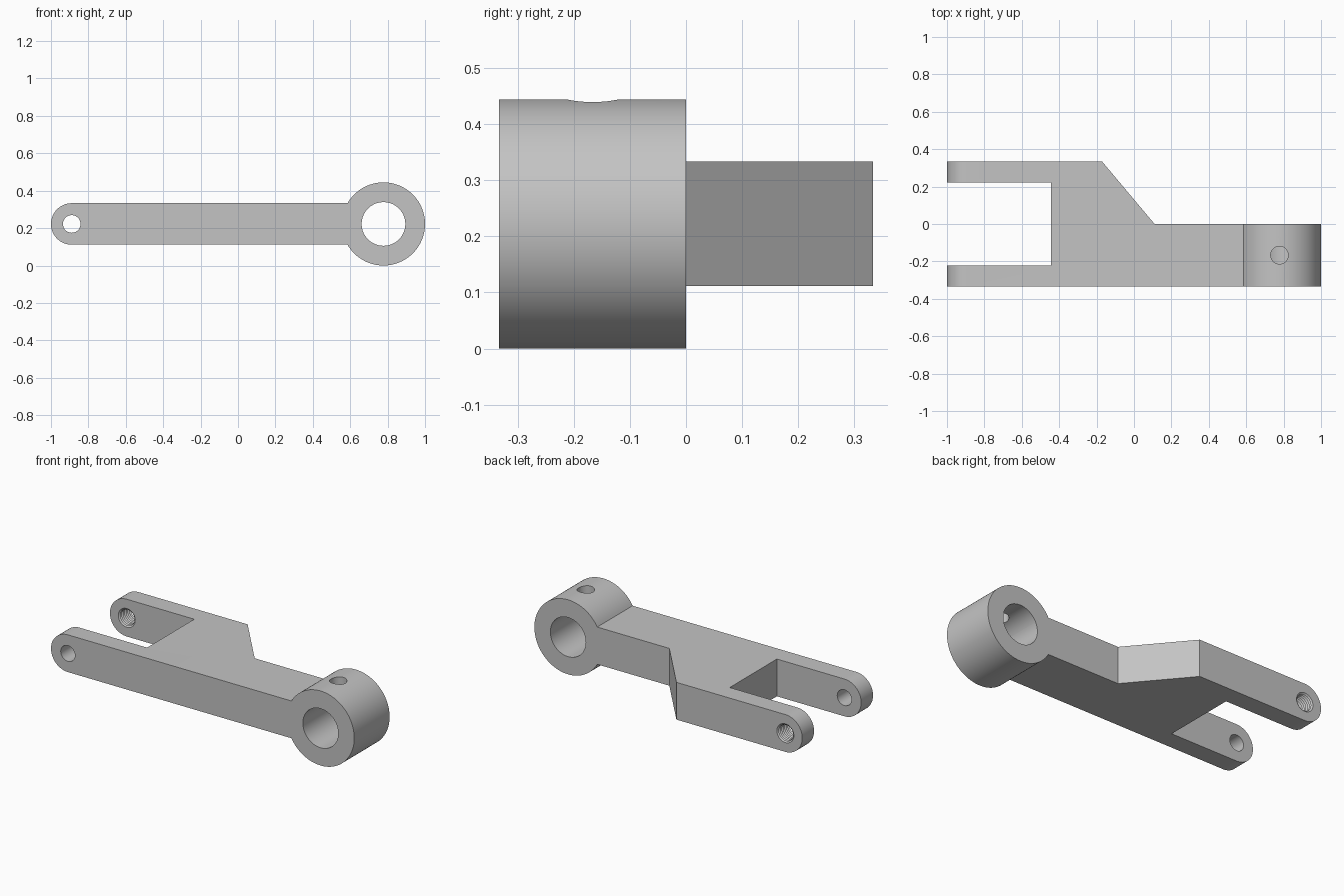
import bpy, bmesh
from math import pi, cos, sin
from mathutils import Vector, Matrix

cube = bpy.data.objects.get("Cube")
if cube:
    bpy.data.objects.remove(cube, do_unlink=True)

steel = bpy.data.materials.new("plain_grey")
steel.use_nodes = True
GREY = (0.55, 0.55, 0.55, 1)
steel.diffuse_color = GREY
steel.node_tree.nodes["Principled BSDF"].inputs["Base Color"].default_value = GREY

MID_Z = 0.2222      # height of every pin axis
HALF = 0.1111       # half thickness of the arm
DEPTH = 0.3333      # half width of the fork
HUB_X, PIN_X = 0.7778, -0.8889
Y_AXIS = Matrix.Rotation(pi / 2, 4, 'X')


def add_object(name, bm):
    bmesh.ops.recalc_face_normals(bm, faces=bm.faces)
    mesh = bpy.data.meshes.new(name)
    bm.to_mesh(mesh)
    bm.free()
    mesh.materials.append(steel)
    obj = bpy.data.objects.new(name, mesh)
    bpy.context.collection.objects.link(obj)
    return obj


def prism(name, points, direction):
    """Extrude a closed outline of 3D points along a direction."""
    bm = bmesh.new()
    face = bm.faces.new([bm.verts.new(p) for p in points])
    out = bmesh.ops.extrude_face_region(bm, geom=[face], use_keep_orig=True)
    verts = [v for v in out["geom"] if isinstance(v, bmesh.types.BMVert)]
    bmesh.ops.translate(bm, verts=verts, vec=direction)
    return add_object(name, bm)


def cylinder(name, radius, length, centre, rotation, sides=64):
    bm = bmesh.new()
    bmesh.ops.create_cone(bm, cap_ends=True, segments=sides, radius1=radius,
                          radius2=radius, depth=length,
                          matrix=Matrix.Translation(centre) @ rotation)
    return add_object(name, bm)


def combine(target, tool, operation):
    mod = target.modifiers.new(operation.title(), 'BOOLEAN')
    mod.operation, mod.object, mod.solver = operation, tool, 'EXACT'
    bpy.context.view_layer.objects.active = target
    bpy.ops.object.modifier_apply(modifier=mod.name)
    bpy.data.objects.remove(tool, do_unlink=True)


# Forked arm, drawn in plan with its slot and sloping shoulder
plan = [(-1.0, -DEPTH), (HUB_X, -DEPTH), (HUB_X, 0), (0.11, 0), (-0.17, DEPTH),
        (-1.0, DEPTH), (-1.0, 0.222), (-0.444, 0.222), (-0.444, -0.222), (-1.0, -0.222)]
arm = prism("forked_lever", [(x, y, MID_Z - HALF) for x, y in plan],
            Vector((0, 0, 2 * HALF)))

# Rounded fork tips: trim the arm with a side outline
arc = [pi / 2 + pi * i / 32 for i in range(33)]
side = [(PIN_X + HALF * cos(a), -0.5, MID_Z + HALF * sin(a)) for a in arc]
side += [(1.0, -0.5, MID_Z - HALF), (1.0, -0.5, MID_Z + HALF)]
combine(arm, prism("side_trim", side, Vector((0, 1, 0))), 'INTERSECT')

# Hub with its bore and oil hole
hub_centre = (HUB_X, -DEPTH / 2, MID_Z)
combine(arm, cylinder("hub", 0.2222, DEPTH, hub_centre, Y_AXIS, 96), 'UNION')
combine(arm, cylinder("hub_bore", 0.1167, 0.6, hub_centre, Y_AXIS, 96), 'DIFFERENCE')
combine(arm, cylinder("oil_hole", 0.047, 0.3, (HUB_X, -DEPTH / 2, MID_Z + 0.15),
                      Matrix.Identity(4), 48), 'DIFFERENCE')

# Plain pin hole in the front fork
combine(arm, cylinder("pin_hole", 0.047, 0.2, (PIN_X, -0.278, MID_Z), Y_AXIS, 48),
        'DIFFERENCE')

# Ridged pin hole in the back fork, cut with a lathed thread shape
SIDES, TURNS = 48, 8
pitch = HALF / TURNS
bm = bmesh.new()
rings = []
for i in range(2 * TURNS + 5):
    r = 0.056 if i % 2 == 0 else 0.047
    y = 0.2222 + (i - 2) * pitch / 2
    rings.append([bm.verts.new((PIN_X + r * cos(2 * pi * k / SIDES), y,
                                MID_Z + r * sin(2 * pi * k / SIDES)))
                  for k in range(SIDES)])
for low, high in zip(rings, rings[1:]):
    for k in range(SIDES):
        n = (k + 1) % SIDES
        bm.faces.new((low[k], low[n], high[n], high[k]))
bm.faces.new(rings[0])
bm.faces.new(rings[-1])
combine(arm, add_object("thread_cutter", bm), 'DIFFERENCE')

# Smooth round surfaces, crisp edges
for obj in bpy.context.selected_objects:
    obj.select_set(False)
arm.select_set(True)
bpy.context.view_layer.objects.active = arm
bpy.ops.object.shade_smooth_by_angle(angle=pi / 6)
